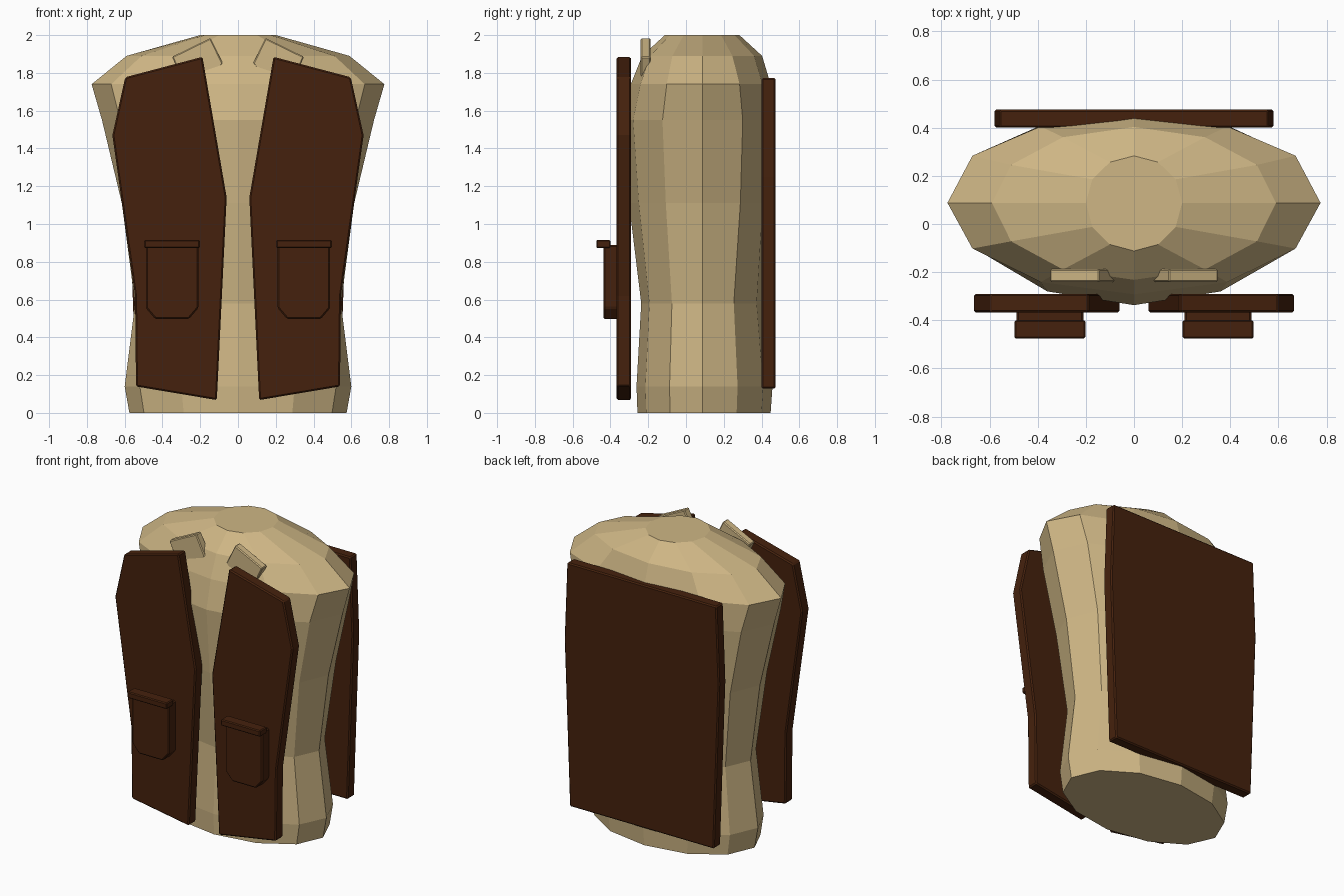
import bpy, bmesh, math

if "Cube" in bpy.data.objects:
    bpy.data.objects.remove(bpy.data.objects["Cube"])


def material(name, rgb):
    m = bpy.data.materials.new(name)
    m.diffuse_color = (*rgb, 1)
    m.use_nodes = True
    m.node_tree.nodes["Principled BSDF"].inputs["Base Color"].default_value = m.diffuse_color
    return m


TAN = material("tan cloth", (0.62, 0.47, 0.235))
BROWN = material("dark brown leather", (0.06, 0.0155, 0.004))


def finish(name, bm, mat):
    bmesh.ops.recalc_face_normals(bm, faces=bm.faces)
    me = bpy.data.meshes.new(name)
    bm.to_mesh(me)
    bm.free()
    me.materials.append(mat)
    ob = bpy.data.objects.new(name, me)
    bpy.context.collection.objects.link(ob)
    return ob


def plate(name, outline, y0, y1, mat, mirror=True, bevel=0.008):
    """Flat panel: an (x, z) outline extruded from y0 to y1, edges bevelled."""
    bm = bmesh.new()
    face = bm.faces.new([bm.verts.new((x, y0, z)) for x, z in outline])
    ext = bmesh.ops.extrude_face_region(bm, geom=[face])
    for v in ext["geom"]:
        if isinstance(v, bmesh.types.BMVert):
            v.co.y = y1
    ob = finish(name, bm, mat)
    if mirror:
        ob.modifiers.new("mirror", "MIRROR")
    b = ob.modifiers.new("bevel", "BEVEL")
    b.width, b.segments = bevel, 1
    return ob


# Torso: twelve-sided rings of (z, half width, front depth, back depth, back roundness)
RINGS = [
    (0.00, 0.575, 0.345, 0.36, 1.0),
    (0.14, 0.600, 0.350, 0.37, 1.0),
    (0.58, 0.545, 0.325, 0.33, 1.0),
    (1.11, 0.615, 0.390, 0.36, 0.85),
    (1.55, 0.720, 0.425, 0.375, 0.82),
    (1.74, 0.775, 0.380, 0.36, 0.88),
    (1.89, 0.590, 0.320, 0.315, 1.0),
    (2.00, 0.200, 0.200, 0.195, 1.0),
]
bm = bmesh.new()
rings = []
for z, rx, front, back, power in RINGS:
    ring = []
    for i in range(12):
        a = math.tau * i / 12
        s = math.sin(a)
        y = 0.088 + (back * s ** power if s > 1e-6 else front * s)
        ring.append(bm.verts.new((rx * math.cos(a), y, z)))
    rings.append(ring)
for lo, hi in zip(rings, rings[1:]):
    for i in range(12):
        j = (i + 1) % 12
        bm.faces.new((lo[i], lo[j], hi[j], hi[i]))
bm.faces.new(rings[0])
bm.faces.new(rings[-1])
finish("torso", bm, TAN)

# Collar flaps
plate("collar_flaps", [(0.145, 1.985), (0.35, 1.885), (0.30, 1.78), (0.125, 1.78), (0.08, 1.85)],
      -0.24, -0.187, TAN, bevel=0.006)

# Waistcoat fronts
plate("front_panels", [(0.188, 1.885), (0.597, 1.777), (0.665, 1.47), (0.545, 0.62),
                       (0.54, 0.14), (0.112, 0.068), (0.06, 1.14)], -0.368, -0.29, BROWN)

# Waistcoat back
plate("back_panel", [(-0.56, 1.772), (0.56, 1.772), (0.58, 1.25), (0.54, 0.128),
                     (-0.54, 0.128), (-0.58, 1.25)], 0.40, 0.475, BROWN, mirror=False)

# Pockets and their flaps
plate("pockets", [(0.21, 0.89), (0.488, 0.89), (0.488, 0.555), (0.438, 0.497),
                  (0.26, 0.497), (0.21, 0.555)], -0.438, -0.36, BROWN)
plate("pocket_flaps", [(0.202, 0.915), (0.497, 0.915), (0.497, 0.873), (0.202, 0.873)],
      -0.475, -0.40, BROWN, bevel=0.006)
